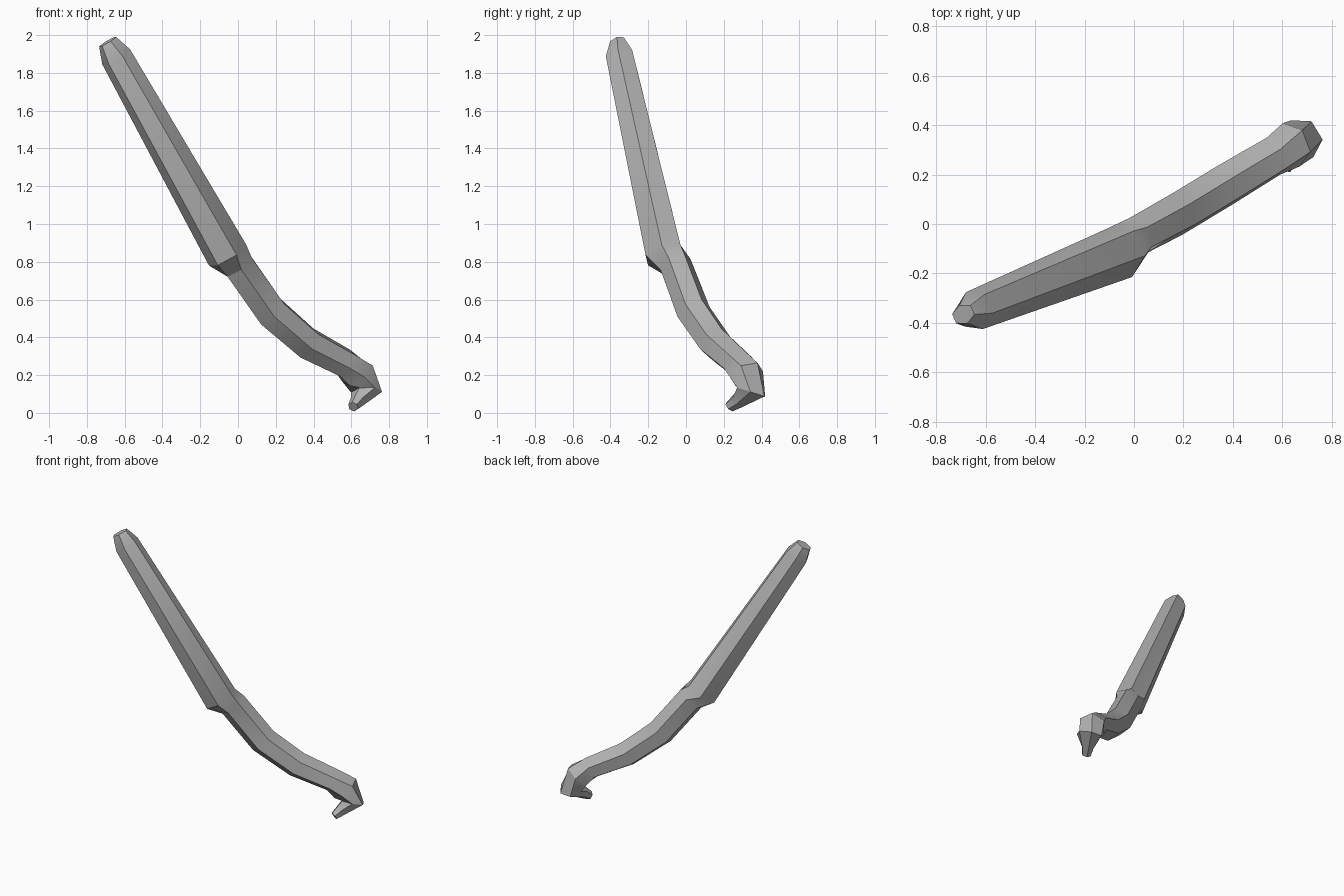
import bpy, bmesh, math
from mathutils import Vector

cube = bpy.data.objects.get("Cube")
if cube:
    bpy.data.objects.remove(cube, do_unlink=True)

# One plain grey for the whole piece
grey = bpy.data.materials.new("mid grey")
grey.use_nodes = True
colour = (0.45, 0.45, 0.45, 1)
grey.diffuse_color = colour
grey.node_tree.nodes["Principled BSDF"].inputs["Base Color"].default_value = colour

# Sections along the centre line: centre, half depth, half width, roll in degrees
SECTIONS = [
    ((-0.69, -0.365, 1.965), 0.055, 0.04, 0),    # top chamfer
    ((-0.645, -0.35, 1.885), 0.085, 0.082, 0),   # top of grip
    ((-0.055, -0.115, 0.835), 0.115, 0.11, 0),   # lip under the grip
    ((0.0, -0.055, 0.785), 0.095, 0.085, -20),   # shaft below the lip
    ((0.175, 0.04, 0.535), 0.095, 0.09, -20),
    ((0.365, 0.155, 0.37), 0.09, 0.09, -20),
    ((0.565, 0.275, 0.265), 0.08, 0.085, -20),   # collar
    ((0.635, 0.32, 0.205), 0.095, 0.095, -10),   # head
    ((0.68, 0.345, 0.11), 0.08, 0.09, 0),
    ((0.635, 0.275, 0.065), 0.042, 0.042, 0),    # hook
    ((0.61, 0.23, 0.032), 0.028, 0.032, 0),
]
SIDES = 6


def loft(name, sections):
    """Join six-sided sections along a bent centre line."""
    bm = bmesh.new()
    centres = [Vector(s[0]) for s in sections]
    across = Vector((-0.43, 0.9, 0))
    rings = []
    for i, (_, depth, width, roll) in enumerate(sections):
        tangent = centres[min(i + 1, len(centres) - 1)] - centres[max(i - 1, 0)]
        tangent.normalize()
        across = (across - tangent * across.dot(tangent)).normalized()
        up = across.cross(tangent)
        ring = []
        for k in range(SIDES):
            a = math.radians(roll + 360 * k / SIDES)
            offset = across * width * math.cos(a) + up * depth * math.sin(a)
            ring.append(bm.verts.new(centres[i] + offset))
        rings.append(ring)
    for low, high in zip(rings, rings[1:]):
        for k in range(SIDES):
            n = (k + 1) % SIDES
            bm.faces.new((low[k], low[n], high[n], high[k]))
    # Flat cap at each end
    bm.faces.new(rings[0])
    bm.faces.new(rings[-1])
    bmesh.ops.recalc_face_normals(bm, faces=bm.faces)
    mesh = bpy.data.meshes.new(name)
    bm.to_mesh(mesh)
    bm.free()
    mesh.materials.append(grey)
    obj = bpy.data.objects.new(name, mesh)
    bpy.context.collection.objects.link(obj)
    return obj


stick = loft("bent_stick", SECTIONS)
bpy.ops.object.select_all(action="DESELECT")
stick.select_set(True)
bpy.context.view_layer.objects.active = stick
bpy.ops.object.shade_smooth_by_angle(angle=math.radians(30))
